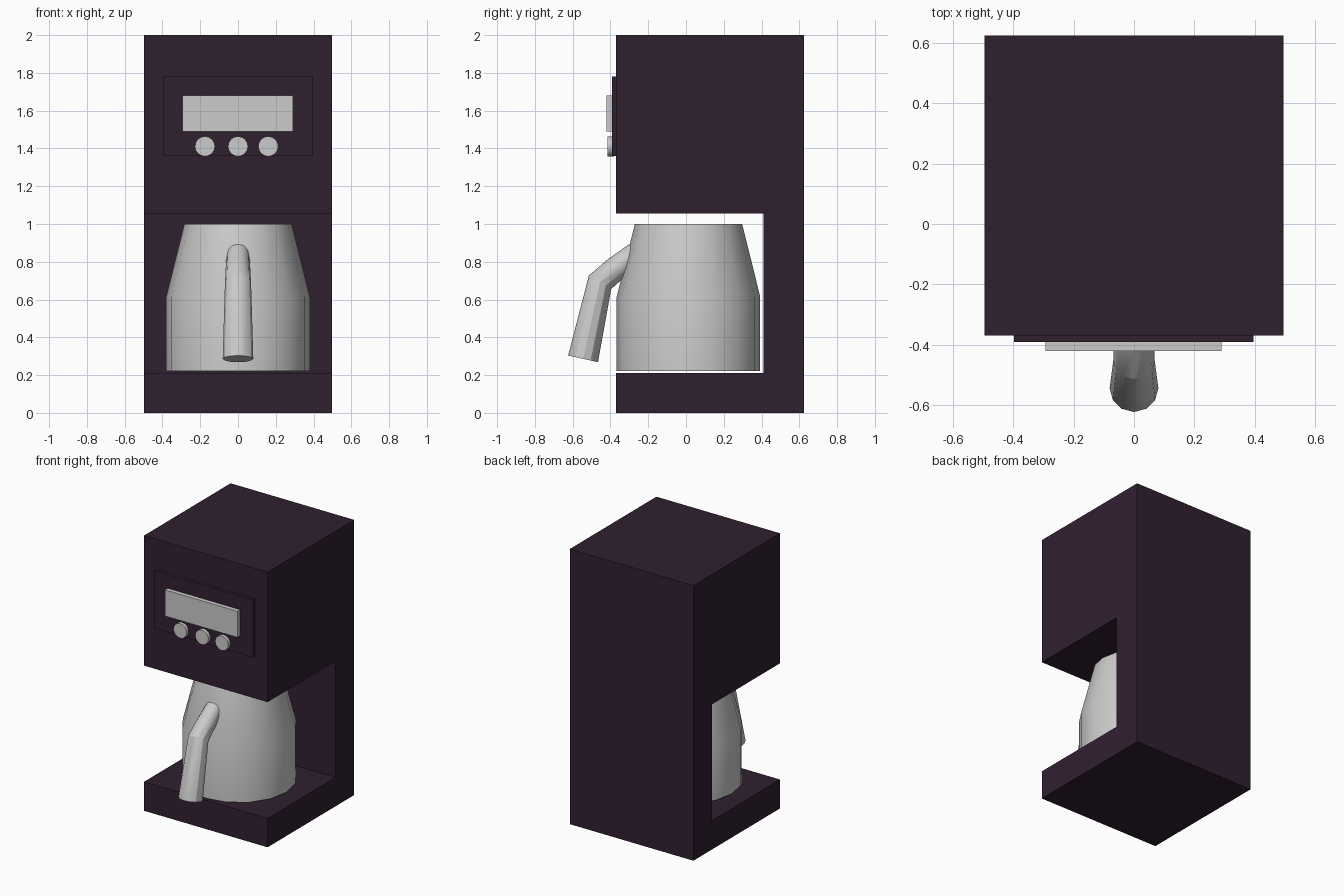
import bpy, bmesh
from math import sin, cos, pi
from mathutils import Vector

if "Cube" in bpy.data.objects:
    bpy.data.objects.remove(bpy.data.objects["Cube"])

dark = bpy.data.materials.new("dark_plum")
dark.diffuse_color = (0.03, 0.014, 0.03, 1)
dark.use_nodes = True
dark.node_tree.nodes["Principled BSDF"].inputs["Base Color"].default_value = dark.diffuse_color


def finish(name, bm, mat=None, smooth=False):
    bmesh.ops.recalc_face_normals(bm, faces=bm.faces)
    me = bpy.data.meshes.new(name)
    bm.to_mesh(me)
    bm.free()
    ob = bpy.data.objects.new(name, me)
    bpy.context.collection.objects.link(ob)
    if mat:
        me.materials.append(mat)
    if smooth:
        bpy.ops.object.select_all(action='DESELECT')
        ob.select_set(True)
        bpy.context.view_layer.objects.active = ob
        bpy.ops.object.shade_smooth_by_angle(angle=pi / 6)
    return ob


def box(name, lo, hi, mat=None):
    bm = bmesh.new()
    bmesh.ops.create_cube(bm, size=1)
    for v in bm.verts:
        v.co = Vector([(a + b) / 2 + c * (b - a) for a, b, c in zip(lo, hi, v.co)])
    return finish(name, bm, mat)


def loft(name, stations, sides):
    """Capped skin through circles given as (centre, axis u, axis v, radius)."""
    bm = bmesh.new()
    rings = []
    for c, u, v, r in stations:
        rings.append([bm.verts.new(c + r * (cos(2 * pi * i / sides) * u + sin(2 * pi * i / sides) * v))
                      for i in range(sides)])
    for a, b in zip(rings, rings[1:]):
        for i in range(sides):
            j = (i + 1) % sides
            bm.faces.new((a[i], a[j], b[j], b[i]))
    bm.faces.new(rings[0])
    bm.faces.new(rings[-1])
    return finish(name, bm, smooth=True)


X, Y, Z = Vector((1, 0, 0)), Vector((0, 1, 0)), Vector((0, 0, 1))

# Body: C-shaped side profile extruded across the width
profile = [(-0.37, 0), (0.625, 0), (0.625, 2), (-0.37, 2),
           (-0.37, 1.055), (0.41, 1.055), (0.41, 0.21), (-0.37, 0.21)]
bm = bmesh.new()
face = bm.faces.new([bm.verts.new((-0.497, y, z)) for y, z in profile])
ext = bmesh.ops.extrude_face_region(bm, geom=[face])
bmesh.ops.translate(bm, vec=(0.994, 0, 0),
                    verts=[g for g in ext["geom"] if isinstance(g, bmesh.types.BMVert)])
finish("body", bm, dark)

# Control panel, display and buttons
box("control_panel", (-0.398, -0.391, 1.36), (0.396, -0.36, 1.78), dark)
box("display", (-0.293, -0.422, 1.49), (0.29, -0.38, 1.68))
for n, x in enumerate((-0.175, 0.0, 0.16)):
    loft(f"button_{n + 1}", [(Vector((x, y, 1.411)), X, Z, 0.053) for y in (-0.38, -0.416)], 16)

# Carafe
loft("carafe", [(Vector((0, 0.013, z)), X, Y, r)
                for z, r in ((0.222, 0.38), (0.615, 0.38), (1.0, 0.284))], 16)

# Handle: tapered tube bent at the elbow, its top end sunk into the carafe
path = [(-0.545, 0.286, 0.081), (-0.455, 0.692, 0.069), (-0.37, 0.765, 0.065), (-0.265, 0.845, 0.06)]
pts = [Vector((0, y, z)) for y, z, r in path]
stations = []
for i, p in enumerate(pts):
    before = (p - pts[i - 1]).normalized() if i else Vector()
    after = (pts[i + 1] - p).normalized() if i < len(pts) - 1 else Vector()
    stations.append((p, X, (before + after).normalized().cross(X), path[i][2]))
loft("carafe_handle", stations, 12)
